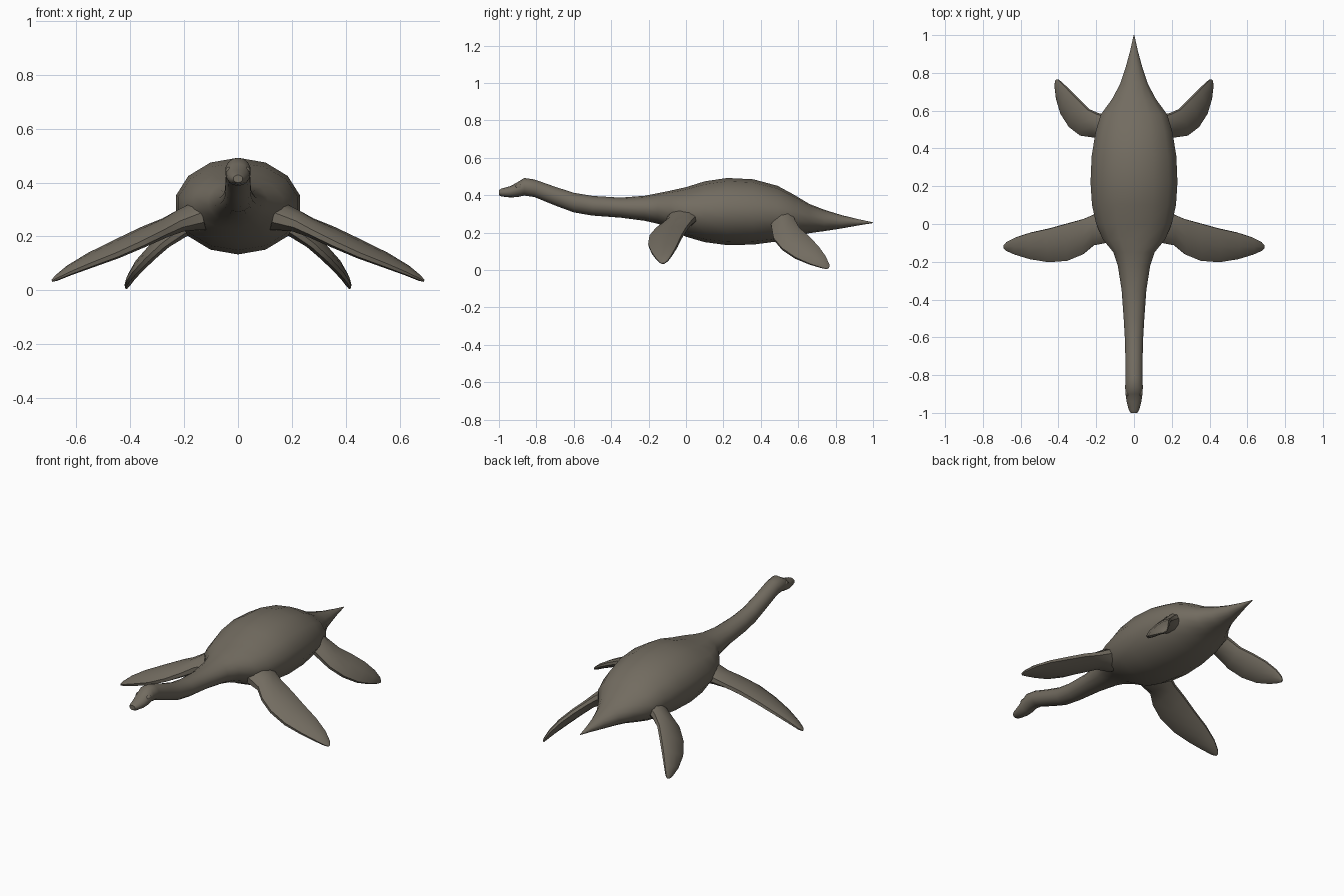
import bpy, bmesh, math
from mathutils import Vector

if "Cube" in bpy.data.objects:
    bpy.data.objects.remove(bpy.data.objects["Cube"])

# Single skin colour
skin = bpy.data.materials.new("grey_brown_skin")
skin.use_nodes = True
colour = (0.17, 0.15, 0.118, 1)
skin.diffuse_color = colour
skin.node_tree.nodes["Principled BSDF"].inputs["Base Color"].default_value = colour


def loft(name, rings):
    """Skin a list of equal-sized rings into a closed, smooth-shaded object."""
    bm = bmesh.new()
    loops = [[bm.verts.new(p) for p in ring] for ring in rings]
    count = len(loops[0])
    for a, b in zip(loops, loops[1:]):
        for i in range(count):
            j = (i + 1) % count
            bm.faces.new((a[i], a[j], b[j], b[i]))
    bm.faces.new(loops[0])
    bm.faces.new(loops[-1])
    bmesh.ops.recalc_face_normals(bm, faces=bm.faces)
    mesh = bpy.data.meshes.new(name)
    bm.to_mesh(mesh)
    bm.free()
    obj = bpy.data.objects.new(name, mesh)
    bpy.context.collection.objects.link(obj)
    return finish(obj)


def finish(obj):
    obj.data.materials.append(skin)
    bpy.ops.object.select_all(action="DESELECT")
    obj.select_set(True)
    bpy.context.view_layer.objects.active = obj
    bpy.ops.object.shade_smooth_by_angle(angle=math.radians(45))
    return obj


def ring(centre, across, up, sides):
    """Ellipse around a centre, spanned by two half-axis vectors."""
    angles = [math.tau * i / sides for i in range(sides)]
    return [centre + across * math.sin(a) + up * math.cos(a) for a in angles]


def mirror_across_body(obj):
    mirror = obj.modifiers.new("mirror", "MIRROR")
    mirror.use_axis[0] = True
    mirror.use_mirror_merge = False


# Head, neck, torso and tail in one loft: y, half width, bottom z, top z
body_sections = [
    (-1, .018, .4, .428), (-.985, .028, .393, .436), (-.94, .04, .388, .448),
    (-.9, .046, .39, .47), (-.865, .048, .398, .492), (-.81, .046, .39, .484),
    (-.7, .047, .345, .445), (-.6, .05, .308, .413), (-.5, .056, .291, .396),
    (-.35, .067, .28, .387), (-.22, .088, .263, .397), (-.15, .112, .247, .411),
    (-.08, .17, .222, .425), (0, .205, .178, .443), (.1, .228, .149, .474),
    (.22, .236, .133, .492), (.36, .23, .136, .485), (.49, .208, .153, .45),
    (.58, .18, .178, .401), (.66, .12, .197, .353), (.74, .076, .208, .322),
    (.83, .045, .222, .294), (.92, .02, .238, .272), (1, .002, .251, .255),
]
body_rings = []
for y, half_width, bottom, top in body_sections:
    centre = Vector((0, y, (bottom + top) / 2))
    across = Vector((half_width, 0, 0))
    up = Vector((0, 0, (top - bottom) / 2))
    body_rings.append(ring(centre, across, up, 14))
loft("body", body_rings)


def flipper(name, stations):
    """Blade from stations of leading edge, trailing edge and half thickness."""
    edges = [(Vector(s[0]), Vector(s[1]), s[2]) for s in stations]
    middles = [(lead + trail) / 2 for lead, trail, _ in edges]
    rings = []
    for i, (lead, trail, thickness) in enumerate(edges):
        chord = (lead - trail) / 2
        span = middles[min(i + 1, len(edges) - 1)] - middles[max(i - 1, 0)]
        normal = chord.cross(span).normalized()
        rings.append(ring(middles[i], chord, normal * thickness, 10))
    mirror_across_body(loft(name, rings))


# Long front flippers, swept out sideways
flipper("front_flippers", [
    ((.13, -.1, .27), (.13, .07, .29), .06),
    ((.21, -.115, .245), (.21, .055, .275), .042),
    ((.27, -.165, .215), (.27, .03, .25), .033),
    ((.35, -.198, .175), (.35, .008, .222), .031),
    ((.45, -.205, .13), (.45, -.02, .177), .028),
    ((.55, -.188, .092), (.55, -.043, .13), .023),
    ((.63, -.163, .06), (.63, -.07, .085), .016),
    ((.675, -.143, .04), (.675, -.095, .05), .01),
    ((.69, -.128, .033), (.69, -.113, .037), .004),
])

# Shorter rear flippers, swept back and down
flipper("rear_flippers", [
    ((.13, .45, .27), (.13, .57, .3), .055),
    ((.21, .457, .215), (.195, .588, .26), .037),
    ((.28, .465, .165), (.24, .61, .222), .028),
    ((.34, .51, .11), (.29, .66, .178), .026),
    ((.385, .58, .063), (.34, .71, .127), .023),
    ((.41, .66, .03), (.38, .749, .072), .016),
    ((.418, .72, .012), (.402, .767, .03), .01),
    ((.417, .75, .005), (.41, .766, .012), .004),
])

# Low brow bulges on the head
bpy.ops.mesh.primitive_uv_sphere_add(segments=10, ring_count=6, radius=1,
                                     location=(0, 0, 0))
brow = bpy.context.object
brow.name = "brows"
for vert in brow.data.vertices:
    vert.co = Vector((.033, -.892, .445)) + vert.co * Vector((.014, .022, .014))
finish(brow)
mirror_across_body(brow)
